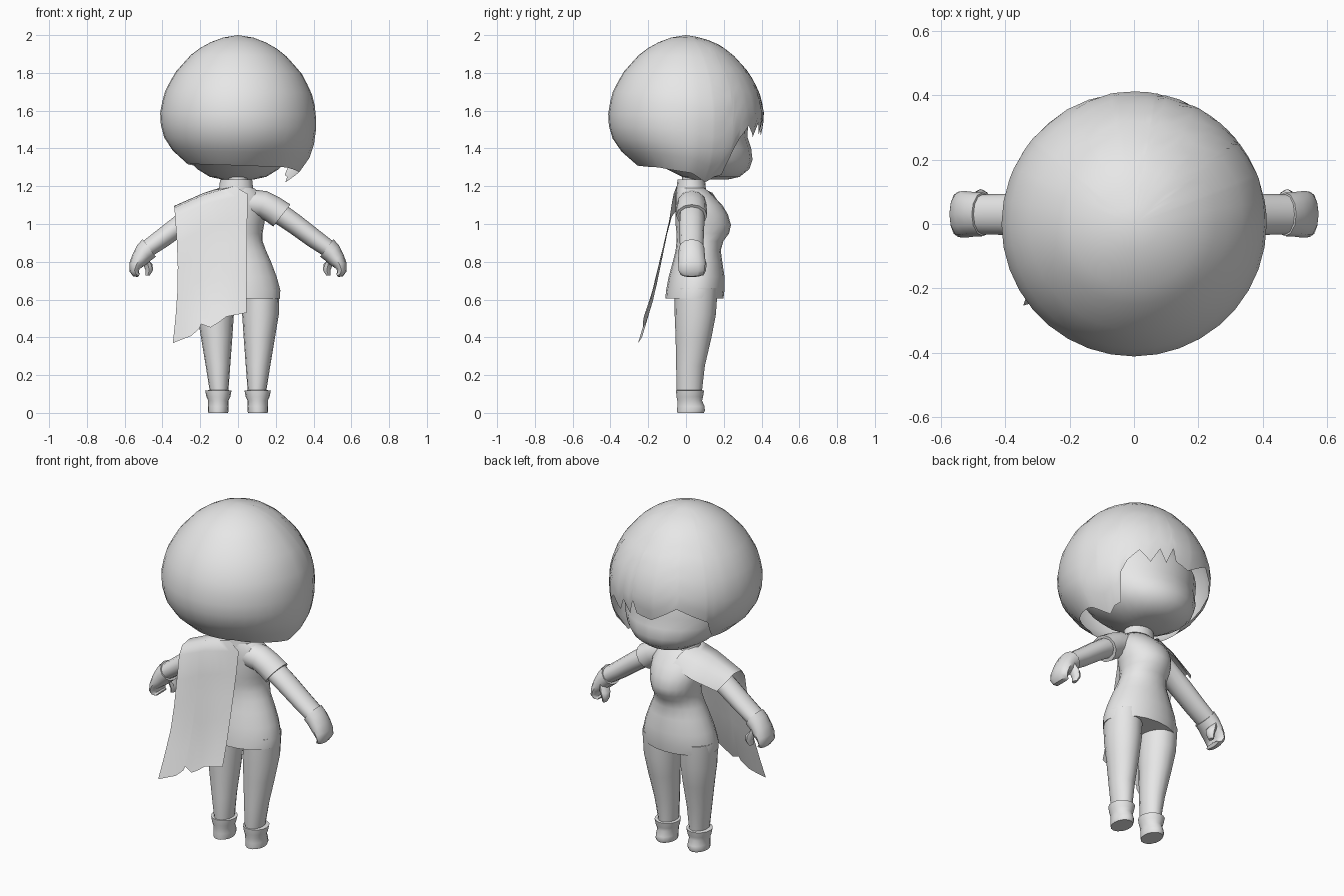
import bpy, bmesh, math
from mathutils import Vector

grey = bpy.data.materials.new("plain_grey")
grey.diffuse_color = (0.8, 0.8, 0.8, 1)


def finish(name, bm, angle=45, closed=True):
    bmesh.ops.remove_doubles(bm, verts=bm.verts, dist=0.0005)
    if closed:
        bmesh.ops.recalc_face_normals(bm, faces=bm.faces)
    me = bpy.data.meshes.new(name)
    bm.to_mesh(me)
    bm.free()
    me.materials.append(grey)
    me.shade_smooth()
    me.set_sharp_from_angle(angle=math.radians(angle))
    ob = bpy.data.objects.new(name, me)
    bpy.context.collection.objects.link(ob)
    return ob


def skin(bm, rows, wrap):
    """Bridge equal rows of points with quads."""
    rows = [[bm.verts.new(p) for p in r] for r in rows]
    n = len(rows[0])
    for a, b in zip(rows, rows[1:]):
        for i in range(n if wrap else n - 1):
            j = (i + 1) % n
            bm.faces.new((a[i], a[j], b[j], b[i]))
    return rows


def loft(name, rings, side=1, n=16, angle=45):
    """Capped tube; each ring is x, y, z, radius u, radius y, tilt in degrees."""
    bm = bmesh.new()
    rows = []
    for x, y, z, ru, rv, tilt in rings:
        t = math.radians(tilt)
        row = []
        for i in range(n):
            a = 2 * math.pi * i / n
            u = ru * math.cos(a)
            row.append(Vector((side * (x + u * math.cos(t)), y + rv * math.sin(a), z + u * math.sin(t))))
        rows.append(row)
    rows = skin(bm, rows, True)
    bm.faces.new(rows[0])
    bm.faces.new(rows[-1])
    return finish(name, bm, angle)


def upright(name, profile, **kw):
    """Loft from z, centre x, half width, back y, front y."""
    return loft(name, [(x, (b + f) / 2, z, w, (f - b) / 2, 0) for z, x, w, b, f in profile], **kw)


def interp(table, x):
    for (x0, y0), (x1, y1) in zip(table, table[1:]):
        if x <= x1:
            return y0 + (y1 - y0) * (x - x0) / (x1 - x0)
    return table[-1][1]


# Head, chin to crown
upright("head", [
    (1.235, 0, .08, .03, .22), (1.25, 0, .15, -.02, .285), (1.29, 0, .215, -.10, .335),
    (1.34, 0, .265, -.18, .352), (1.40, 0, .30, -.24, .345), (1.46, 0, .32, -.28, .325),
    (1.55, 0, .33, -.30, .33), (1.70, 0, .27, -.25, .27), (1.80, 0, .15, -.14, .15)], n=20)

# Bobbed hair: a round shell whose lower edge follows the fringe and side locks
HEM = [(-180, 1.31), (-100, 1.32), (-65, 1.31), (-56, 1.40), (-52, 1.47), (-28, 1.56),
       (-7, 1.47), (6, 1.49), (9, 1.56), (14, 1.47), (20, 1.54), (27, 1.46), (36, 1.52),
       (45, 1.46), (50, 1.40), (53, 1.26), (60, 1.25), (68, 1.22), (85, 1.27), (120, 1.30), (180, 1.31)]
ROUND = [(1.22, .17), (1.28, .22), (1.32, .27), (1.37, .33), (1.43, .38), (1.50, .407),
         (1.60, .413), (1.70, .388), (1.80, .335), (1.90, .245), (1.95, .175), (1.985, .09), (2.0, 0)]
LOCK = [(1.22, .27), (1.28, .33), (1.34, .375), (1.42, .402), (1.50, .413)] + ROUND[6:]
WEIGHT = [(-180, 0), (20, 0), (45, 1), (90, 1), (150, 0), (180, 0)]
angles = sorted(set(range(-180, 180, 10)) | {p for p, _ in HEM if p < 180})
bm = bmesh.new()
rows = []
for k in range(15):
    t = (k / 14) ** 1.5
    row = []
    for phi in angles:
        z = 2 - (2 - interp(HEM, phi)) * t
        w = interp(WEIGHT, phi)
        r = interp(ROUND, z) * (1 - w) + interp(LOCK, z) * w
        a = math.radians(phi)
        row.append((r * math.sin(a), r * math.cos(a), z))
    rows.append(row)
skin(bm, rows, True)
finish("hair", bm, 60)

# Neck and collar
upright("neck", [(1.15, 0, .05, -.02, .09), (1.30, 0, .05, -.02, .09)])
upright("collar", [(1.15, -.01, .10, -.055, .115), (1.19, -.01, .09, -.05, .105),
                   (1.235, -.01, .085, -.045, .10)])

# Tunic with bust, waist and flared hem
upright("tunic", [
    (.605, 0, .222, -.11, .198), (.65, 0, .224, -.105, .204), (.72, 0, .205, -.092, .204),
    (.80, 0, .175, -.07, .192), (.86, 0, .148, -.055, .184), (.91, 0, .130, -.05, .198),
    (.95, 0, .130, -.05, .228), (.995, 0, .138, -.055, .238), (1.05, 0, .148, -.055, .222),
    (1.10, 0, .150, -.055, .192), (1.15, 0, .135, -.055, .145), (1.19, 0, .085, -.045, .10)], n=20)

# Short sleeve on the uncovered shoulder
loft("short_sleeve", [
    (.06, .03, 1.11, .075, .075, 85), (.13, .03, 1.105, .072, .078, 72),
    (.18, .03, 1.08, .072, .08, 58), (.232, .03, 1.045, .074, .082, 52)], n=12)

for side, label in ((1, "right"), (-1, "left")):
    # Arm, glove and curled hand
    loft(label + "_arm", [
        (.08, .03, 1.11, .06, .065, 75), (.17, .03, 1.09, .058, .068, 60),
        (.30, .03, 1.00, .054, .067, 54), (.40, .03, .925, .051, .064, 54),
        (.485, .03, .865, .046, .062, 54)], side, 12)
    loft(label + "_glove", [
        (.470, .03, .873, .058, .068, 53), (.495, .03, .850, .055, .069, 48),
        (.520, .03, .815, .046, .072, 35), (.538, .03, .785, .038, .072, 15),
        (.548, .03, .755, .027, .07, -15), (.540, .03, .733, .018, .06, -35),
        (.524, .03, .728, .010, .05, -60)], side, 12)
    loft(label + "_thumb", [
        (.495, .06, .83, .03, .035, 45), (.478, .075, .79, .026, .034, 10),
        (.470, .078, .755, .02, .028, 0), (.478, .075, .728, .011, .018, 0)], side, 8)
    # Leg tapering to a short cuffed boot
    upright(label + "_leg", [
        (.08, .10, .045, -.045, .08), (.13, .101, .051, -.05, .086), (.25, .106, .065, -.052, .10),
        (.40, .113, .083, -.055, .135), (.52, .119, .097, -.06, .158), (.66, .122, .098, -.06, .168)], side=side)
    upright(label + "_boot", [
        (0, .105, .052, -.046, .094), (.012, .105, .055, -.047, .100), (.035, .104, .055, -.046, .098),
        (.065, .104, .054, -.046, .085), (.085, .104, .063, -.05, .09),
        (.118, .104, .070, -.053, .096), (.120, .104, .054, -.05, .088)], side=side)

# One-shoulder cape: front flap, over the shoulder, then down the back to a torn hem
SLOPE = [  # inner, middle and outer point of each row
    ((-.03, .175, 1.11), (-.16, .17, 1.06), (-.29, .125, 1.01)),
    ((-.05, .14, 1.165), (-.17, .125, 1.125), (-.325, .09, 1.06)),
    ((-.07, .06, 1.20), (-.18, .04, 1.165), (-.34, .035, 1.095)),
    ((-.02, -.05, 1.20), (-.18, -.045, 1.155), (-.337, -.04, 1.085)),
    ((.05, -.065, 1.16), (-.16, -.075, 1.11), (-.333, -.075, 1.04))]
HEM_CUT = [(-.345, .37), (-.215, .42), (-.195, .47), (-.14, .45), (-.06, .51), (.045, .53)]
steps = [0, .08, .16, .25, .36, .385, .51, .62, .73, .86, 1]  # outer to inner
rows = []
for inner, mid, outer in SLOPE:
    a, m, b = Vector(inner), Vector(mid), Vector(outer)
    rows.append([b.lerp(m, 2 * s) if s < .5 else m.lerp(a, 2 * s - 1) for s in steps])
top = rows[-1]
for f in (.2, .4, .6, .8, 1):
    row = []
    for s, p in zip(steps, top):
        x_hem = -.345 + .39 * s
        z = p.z + (interp(HEM_CUT, x_hem) - p.z) * f
        y = interp([(.35, -.26), (.5, -.215), (.6, -.18), (.8, -.135), (1.0, -.09), (1.2, -.055)], z)
        x = p.x + (x_hem - p.x) * f + .02 * math.sin(math.pi * f) * (1 - s)
        row.append((x, y + .012 * math.sin(6 * s) * f, z))
    rows.append(row)
bm = bmesh.new()
skin(bm, rows, False)
finish("cape", bm, 60, closed=False)
